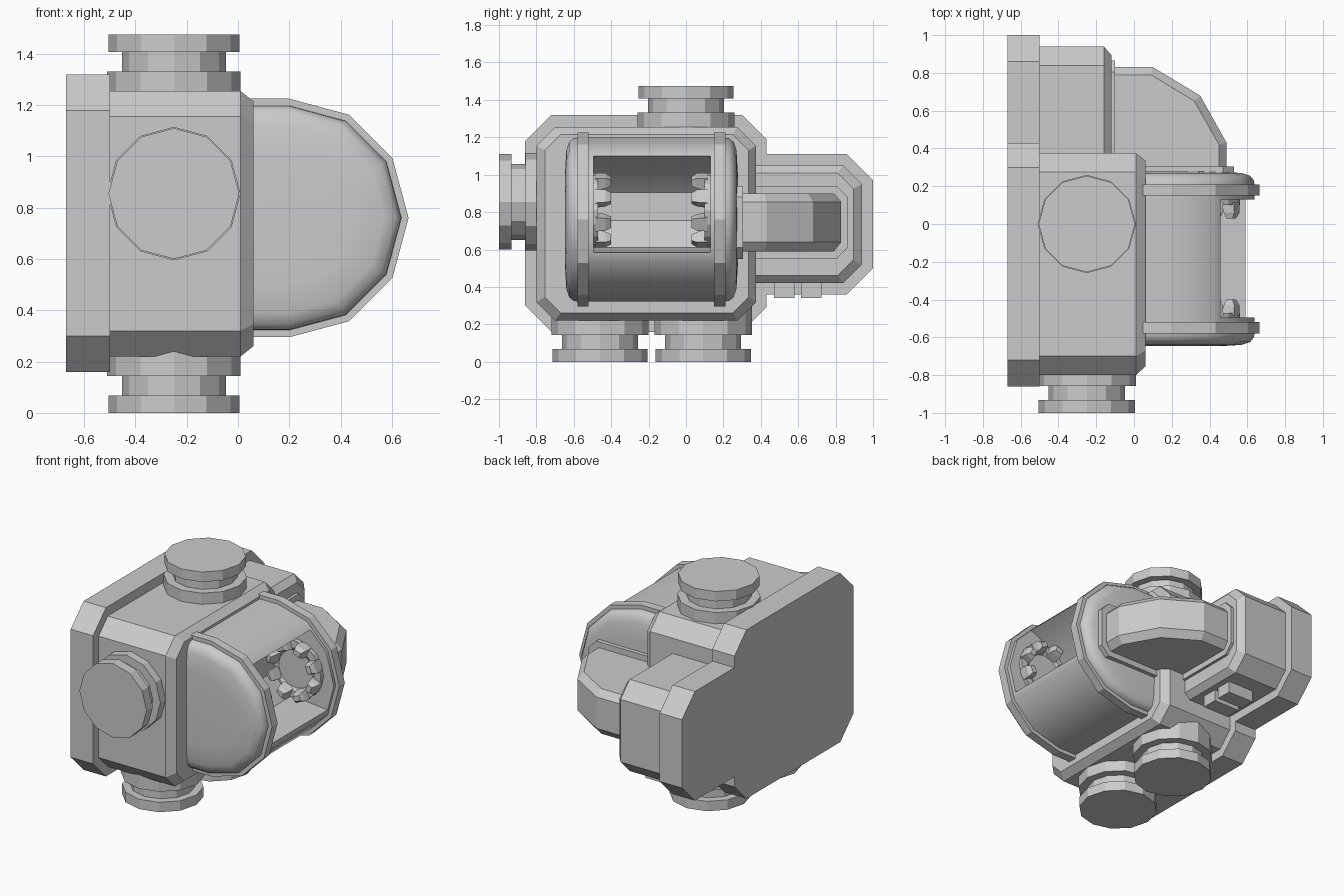
import bpy, bmesh
from math import sin, cos, pi, radians
from mathutils import Vector, Matrix

if "Cube" in bpy.data.objects:
    bpy.data.objects.remove(bpy.data.objects["Cube"])


def loft(name, rings, smooth=None):
    """Closed solid through a list of equal-length point rings."""
    bm = bmesh.new()
    rows = [[bm.verts.new(p) for p in ring] for ring in rings]
    n = len(rows[0])
    for a, b in zip(rows, rows[1:]):
        for i in range(n):
            bm.faces.new((a[i], a[(i + 1) % n], b[(i + 1) % n], b[i]))
    bm.faces.new(rows[0][::-1])
    bm.faces.new(rows[-1])
    bmesh.ops.recalc_face_normals(bm, faces=bm.faces)
    me = bpy.data.meshes.new(name)
    bm.to_mesh(me)
    bm.free()
    ob = bpy.data.objects.new(name, me)
    bpy.context.collection.objects.link(ob)
    if smooth:
        shade(ob, smooth)
    return ob


def shade(ob, angle):
    bpy.ops.object.select_all(action='DESELECT')
    ob.select_set(True)
    bpy.context.view_layer.objects.active = ob
    bpy.ops.object.shade_smooth_by_angle(angle=radians(angle))


def oct_yz(x, y0, y1, z0, z1, c):
    return [(x, y0 + c, z0), (x, y1 - c, z0), (x, y1, z0 + c), (x, y1, z1 - c),
            (x, y1 - c, z1), (x, y0 + c, z1), (x, y0, z1 - c), (x, y0, z0 + c)]


def box(name, x0, x1, y0, y1, z0, z1):
    return loft(name, [[(x, y0, z0), (x, y1, z0), (x, y1, z1), (x, y0, z1)] for x in (x0, x1)])


# Back plate with its side extension
plate = [(-.72, 1.32), (.30, 1.32), (.43, 1.19), (.43, 1.11), (.86, 1.11), (1, .97), (1, .50),
         (.86, .36), (.43, .36), (.43, .29), (.30, .16), (-.72, .16), (-.86, .30), (-.86, 1.18)]
loft("back_plate", [[(x, y, z) for y, z in plate] for x in (-.67, -.5)])

# Main housing and side housing, bevelled on the +x face
loft("main_housing", [oct_yz(-.51, -.80, .375, .22, 1.255, .10),
                      oct_yz(.01, -.80, .375, .22, 1.255, .10),
                      oct_yz(.06, -.755, .335, .26, 1.215, .085)])
loft("side_housing", [oct_yz(-.51, .1, .94, .42, 1.05, .10),
                      oct_yz(-.16, .1, .94, .42, 1.05, .10),
                      oct_yz(-.12, .14, .895, .46, 1.01, .085)])
for y in (.47, .615):
    box("clip", -.40, -.20, y, y + .11, .34, .44)


# Twelve-sided flanged ports
def port(name, tip, inward):
    tip, d = Vector(tip), Vector(inward)
    u = Vector((1, 0, 0))
    v = d.cross(u)
    prof = [(0, .255), (.068, .255), (.068, .203), (.143, .203), (.143, .26), (.32, .26)]
    loft(name, [[tip + d * h + r * (u * cos(k * pi / 6) + v * sin(k * pi / 6))
                 for k in range(12)] for h, r in prof])


port("top_port", (-.25, 0, 1.475), (0, 0, -1))
port("front_port", (-.25, -1, .855), (0, 1, 0))
port("bottom_port_front", (-.25, -.46, 0), (0, 0, 1))
port("bottom_port_back", (-.25, .092, 0), (0, 0, 1))


# Barrel along y with a D-shaped section
def d_ring(y, r):
    arc = [(.2 + r * cos(a), y, .76 + r * sin(a)) for a in [k * pi / 6 for k in range(-3, 4)]]
    return arc + [(.0, y, .76 + r), (.0, y, .76 - r)]


barrel = loft("barrel", [d_ring(-.56, .438), d_ring(.19, .438)])
window = [(.9, 1.10), (.46, 1.10), (.38, 1.06), (.27, .98), (.20, .905), (.20, .755),
          (.32, .61), (.58, .585), (.9, .585)]
cutter = loft("window_cutter", [[(x, y, z) for x, z in window] for y in (-.495, .13)])
mod = barrel.modifiers.new("window", 'BOOLEAN')
mod.operation = 'DIFFERENCE'
mod.solver = 'EXACT'
mod.object = cutter
bpy.context.view_layer.objects.active = barrel
bpy.ops.object.modifier_apply(modifier=mod.name)
bpy.data.objects.remove(cutter)
shade(barrel, 31)

# Mirrored flanges, domed end caps and clamp jaws around the barrel middle
MID = -.185
for s, side in ((-1, "front"), (1, "back")):
    Y = lambda d: MID + s * d
    # flange rim stays clear of the window opening
    loft("flange_" + side, [d_ring(Y(.335), .465), d_ring(Y(.395), .465)])
    loft("end_cap_" + side, [d_ring(Y(.39), .438), d_ring(Y(.415), .435), d_ring(Y(.44), .415),
                             d_ring(Y(.455), .37), d_ring(Y(.462), .25)], 40)
    cx, cz = .36, .81
    loft("clamp_disc_" + side,
         [[(cx + r * cos(k * pi / 8), Y(d), cz + r * sin(k * pi / 8)) for k in range(16)]
          for d, r in ((.33, .2), (.285, .2), (.285, .15), (.30, .13))])
    for k in range(8):
        M = Matrix.Translation((cx, 0, cz)) @ Matrix.Rotation((k + .5) * pi / 4, 4, 'Y')
        loft("clamp_jaw_" + side,
             [[M @ Vector(p) for p in ((r0, Y(d), -w), (.20 - i, Y(d), -w),
                                       (.20 - i, Y(d), w), (r0, Y(d), w))]
              for d, r0, w, i in ((.30, .13, .04, 0), (.245, .14, .036, 0), (.215, .15, .025, .015))])

# Elbow fin joining the barrel end to the side housing
fin = [(-.14, .25), (-.14, .83), (.10, .83), (.35, .68), (.49, .43), (.49, .25)]
inner = [(-.14, .25), (-.14, .79), (.09, .79), (.32, .65), (.45, .42), (.45, .25)]
loft("elbow_fin", [[(x, y, z) for x, y in p] for p, z in
                   ((inner, .59), (fin, .64), (fin, .855), (inner, .90))])

# Collars at both ends of the elbow
loft("elbow_collar_side", [oct_yz(x, .30, .865, .55, .94, .06) for x in (-.13, -.10)])
loft("elbow_collar_barrel", [[(y, x, z) for y, x, z in
                              [(b, a, z) for a, b, z in oct_yz(yy, -.05, .53, .55, .94, .06)]]
                             for yy in (.26, .305)])
